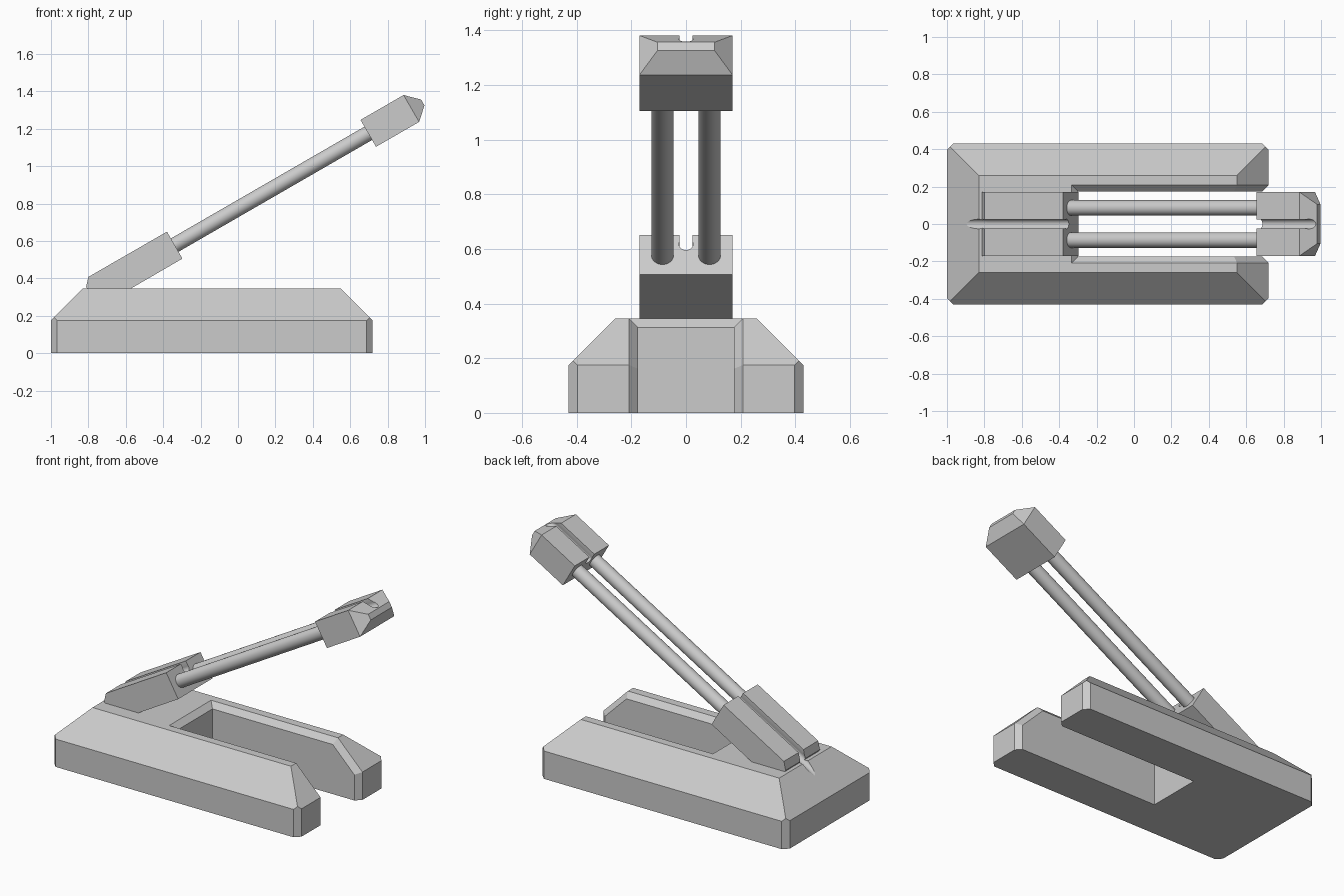
import bpy
import bmesh
import math
from mathutils import Vector, Matrix

cube = bpy.data.objects.get("Cube")
if cube:
    bpy.data.objects.remove(cube, do_unlink=True)

grey = bpy.data.materials.new("plain grey")
grey.use_nodes = True
colour = (0.6, 0.6, 0.6, 1)
grey.diffuse_color = colour
grey.node_tree.nodes["Principled BSDF"].inputs["Base Color"].default_value = colour

# Arm frame: u runs up the 30 degree slope, v is sideways, n points off the top face
TILT = math.radians(30)
ARM = Matrix.Translation((-0.38, 0, 0.65)) @ Matrix.Rotation(-TILT, 4, 'Y')
HALF = 0.17      # half width of the arm blocks
THICK = 0.166    # thickness of the arm blocks


def finish(name, bm, matrix=None, smooth=False):
    bmesh.ops.recalc_face_normals(bm, faces=bm.faces[:])
    if matrix:
        bm.transform(matrix)
    mesh = bpy.data.meshes.new(name)
    bm.to_mesh(mesh)
    bm.free()
    mesh.materials.append(grey)
    obj = bpy.data.objects.new(name, mesh)
    bpy.context.collection.objects.link(obj)
    if smooth:
        bpy.ops.object.select_all(action='DESELECT')
        obj.select_set(True)
        bpy.context.view_layer.objects.active = obj
        bpy.ops.object.shade_smooth_by_angle(angle=math.radians(35))
    return obj


def prism(points, sweep):
    """Extrude a flat outline along the sweep vector."""
    bm = bmesh.new()
    face = bm.faces.new([bm.verts.new(p) for p in points])
    new = bmesh.ops.extrude_face_region(bm, geom=[face])["geom"]
    bmesh.ops.translate(bm, vec=sweep, verts=[g for g in new if isinstance(g, bmesh.types.BMVert)])
    return bm


def cut(obj, cutter):
    mod = obj.modifiers.new("groove", 'BOOLEAN')
    mod.operation = 'DIFFERENCE'
    mod.solver = 'EXACT'
    mod.object = cutter


# Base: U-shaped slab with clipped outer corners
BACK, MOUTH, SIDE, TOP = -1.0, 0.72, 0.43, 0.345
SLOT, SLOT_END, CLIP, SLOPE = 0.175, -0.3, 0.033, 0.17
half = [(SLOT_END, SLOT), (MOUTH, SLOT), (MOUTH, SIDE - CLIP), (MOUTH - CLIP, SIDE),
        (BACK + CLIP, SIDE), (BACK, SIDE - CLIP)]
outline = half + [(x, -y) for x, y in reversed(half)]
bm = prism([(x, y, 0) for x, y in outline], (0, 0, TOP))

# Slope the upper half of all four outer sides at 45 degrees
for point, normal in (((BACK, 0), (-1, 0)), ((MOUTH, 0), (1, 0)),
                      ((0, SIDE), (0, 1)), ((0, -SIDE), (0, -1))):
    res = bmesh.ops.bisect_plane(bm, geom=bm.verts[:] + bm.edges[:] + bm.faces[:], dist=1e-5,
                                 plane_co=(*point, TOP - SLOPE), plane_no=(*normal, 1),
                                 clear_outer=True)
    rim = [e for e in bm.edges if e.is_boundary]
    bmesh.ops.holes_fill(bm, edges=rim, sides=0)

# Chamfer the rim of the slot, down the leg ends too
bm.edges.ensure_lookup_table()


def on_rim(edge):
    a, b = (v.co for v in edge.verts)
    if any(abs(abs(p.y) - SLOT) > 1e-4 for p in (a, b)) or max(a.z, b.z) < 1e-4:
        return False
    return max(a.x, b.x) > SLOT_END + 1e-4 or min(a.z, b.z) > TOP - 1e-4


bmesh.ops.bevel(bm, geom=[e for e in bm.edges if on_rim(e)], offset=CLIP,
                offset_type='OFFSET', segments=1, affect='EDGES')
base = finish("base", bm)

# Lower block: wedge resting on the base
wedge = [(-0.38, 0.65), (-0.80, 0.408), (-0.812, 0.355), (-0.78, 0.30),
         (-0.652, 0.30), (-0.297, 0.506)]
lower_block = finish("lower_block", prism([(x, -HALF, z) for x, z in wedge], (0, 2 * HALF, 0)))

# Head: block with a tapered tip, as the hull of three rectangles
bm = bmesh.new()
for u, width, top, bottom in ((1.195, HALF, 0, -THICK), (1.461, HALF, 0, -THICK),
                              (1.53, 0.105, -0.068, -0.104)):
    for v in (-width, width):
        for n in (top, bottom):
            bm.verts.new((u, v, n))
bmesh.ops.convex_hull(bm, input=bm.verts[:])
bmesh.ops.dissolve_limit(bm, angle_limit=0.01, verts=bm.verts[:], edges=bm.edges[:])
head = finish("head", bm, ARM)

# Twin rods joining the two blocks
for side, v in (("left", 0.086), ("right", -0.086)):
    bm = bmesh.new()
    bmesh.ops.create_cone(bm, cap_ends=True, segments=32, radius1=0.041, radius2=0.041, depth=1.235)
    place = ARM @ Matrix.Translation((0.5975, v, -THICK / 2)) @ Matrix.Rotation(math.pi / 2, 4, 'Y')
    finish("rod_" + side, bm, place, smooth=True)

# Round-bottomed groove along the top of the arm, running into the base
R, DEPTH = 0.026, -0.037
arc = [(R * math.cos(a), DEPTH + R * math.sin(a))
       for a in (math.radians(22 - i * 224 / 20) for i in range(21))]
section = [(arc[0][0], 0.04)] + arc + [(arc[-1][0], 0.04)]
cutter = finish("groove_cutter", prism([(-0.75, v, n) for v, n in section], (2.5, 0, 0)), ARM, smooth=True)
cutter.hide_render = True
cutter.display_type = 'WIRE'
for part in (base, lower_block, head):
    cut(part, cutter)
cutter.hide_set(True)
